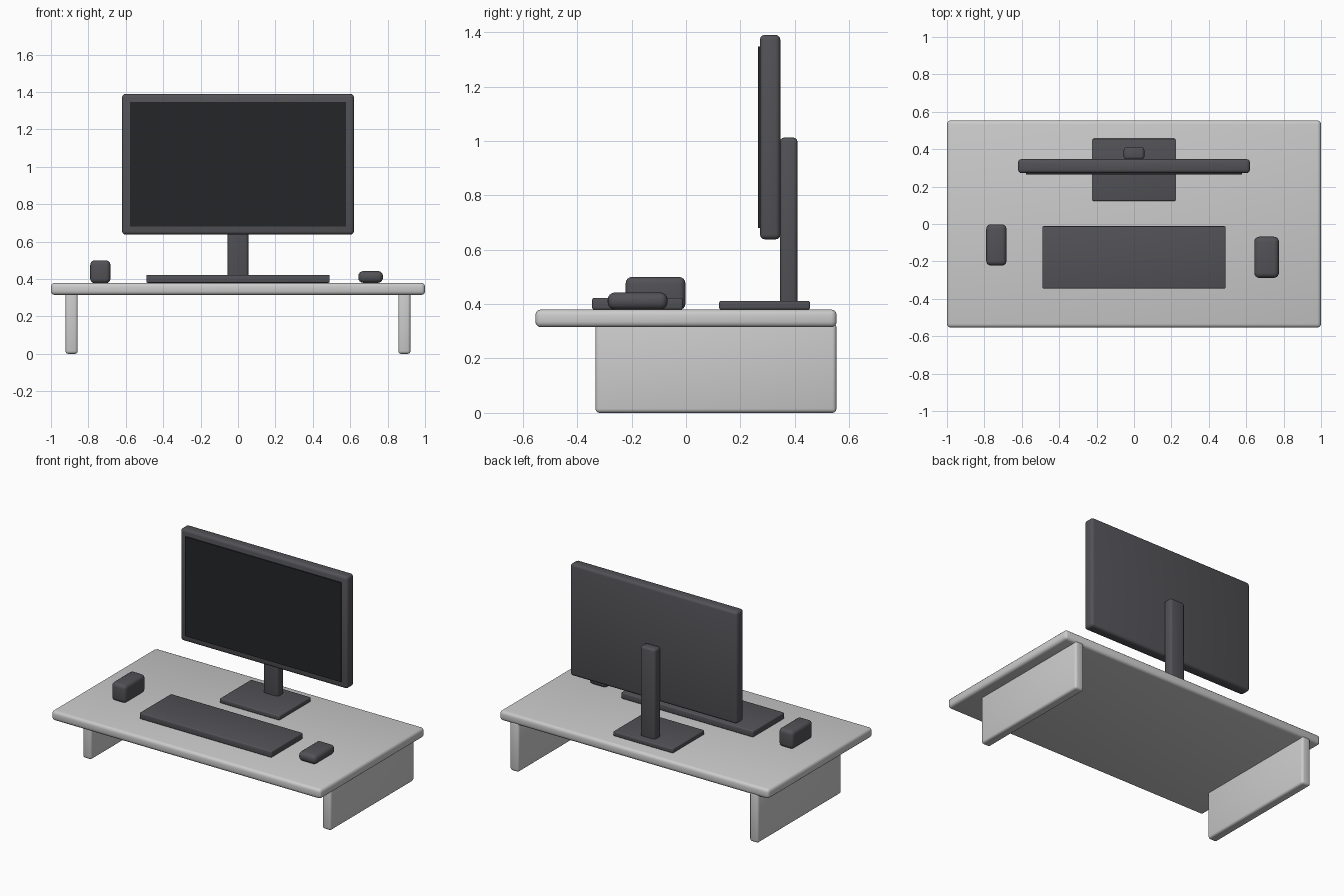
import bpy

if "Cube" in bpy.data.objects:
    bpy.data.objects.remove(bpy.data.objects["Cube"])


def material(name, r, g, b):
    m = bpy.data.materials.new(name)
    m.diffuse_color = (r, g, b, 1)
    m.use_nodes = True
    m.node_tree.nodes["Principled BSDF"].inputs["Base Color"].default_value = m.diffuse_color
    return m


dark = material("dark_plastic", 0.085, 0.085, 0.095)
black = material("screen_black", 0.018, 0.019, 0.022)


def box(name, x, y, z, bevel=0.0, mat=None, segments=3):
    """Rounded box from (min, max) ranges on each axis."""
    ranges = (x, y, z)
    bpy.ops.mesh.primitive_cube_add(size=1, location=[(a + b) / 2 for a, b in ranges])
    ob = bpy.context.object
    ob.name = name
    ob.scale = [b - a for a, b in ranges]
    bpy.ops.object.transform_apply(location=False, rotation=False, scale=True)
    if mat:
        ob.data.materials.append(mat)
    if bevel:
        mod = ob.modifiers.new("rounded_edges", 'BEVEL')
        mod.width = bevel
        mod.segments = segments
        bpy.ops.object.modifier_apply(modifier=mod.name)
        bpy.ops.object.shade_smooth_by_angle()
    return ob


# Desk: top board and two side panels
box("desk_top", (-1, 1), (-0.554, 0.554), (0.315, 0.38), 0.02)
for side, x in (("left", (-0.922, -0.857)), ("right", (0.857, 0.922))):
    box(side + "_leg_panel", x, (-0.333, 0.553), (0, 0.33), 0.015)

# Monitor: casing, screen, neck and base plate
box("monitor_casing", (-0.62, 0.62), (0.272, 0.347), (0.638, 1.39), 0.018, dark)
box("monitor_screen", (-0.578, 0.578), (0.265, 0.28), (0.68, 1.347), 0, black)
box("monitor_neck", (-0.055, 0.055), (0.345, 0.41), (0.39, 1.012), 0.015, dark)
box("monitor_base", (-0.222, 0.222), (0.122, 0.456), (0.38, 0.412), 0.007, dark)

# Items on the desk
box("keyboard", (-0.49, 0.49), (-0.345, -0.012), (0.38, 0.423), 0.007, dark)
box("mouse", (0.643, 0.775), (-0.288, -0.068), (0.38, 0.443), 0.027, dark, 4)
box("small_speaker", (-0.79, -0.682), (-0.222, -0.002), (0.378, 0.5), 0.024, dark, 4)
